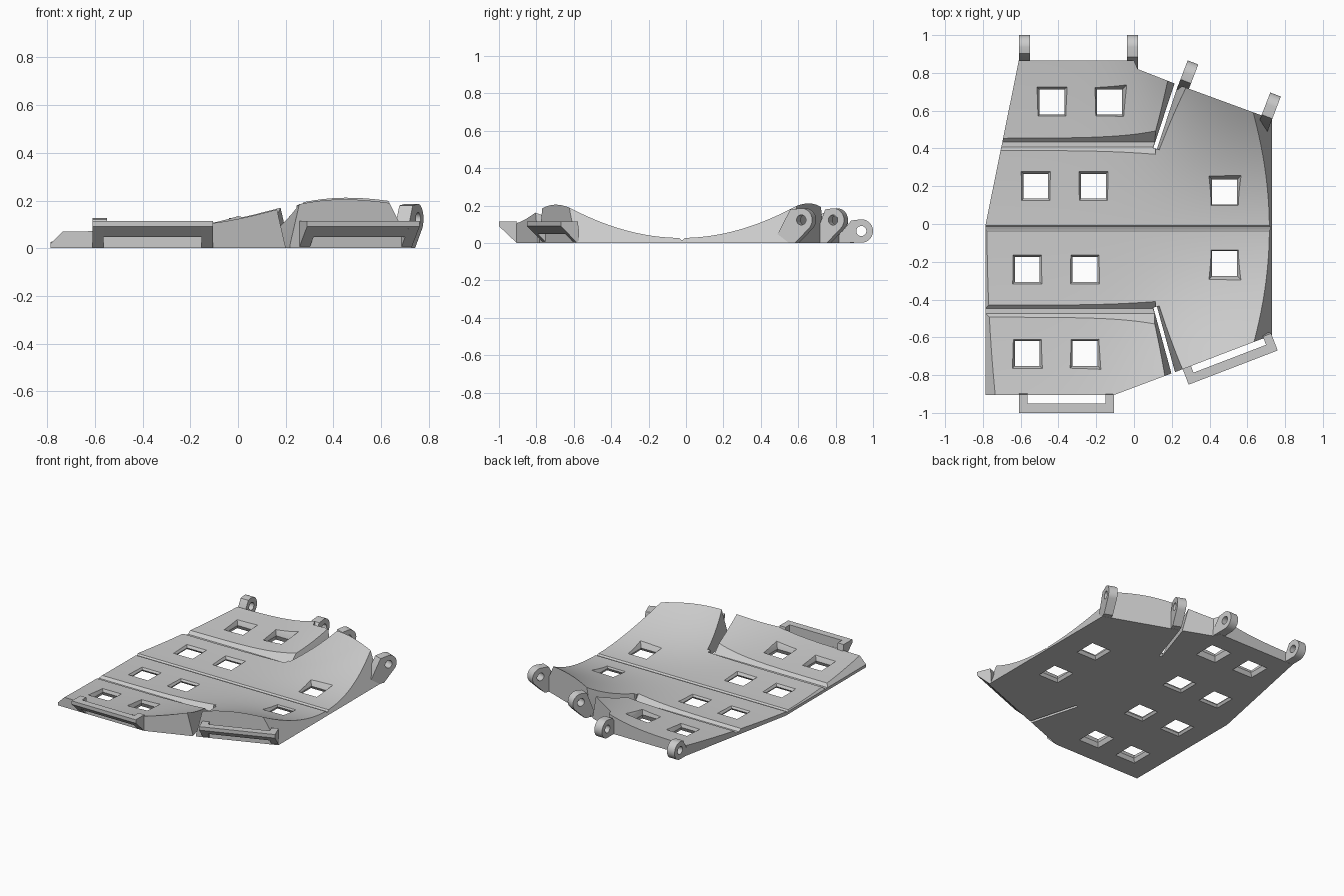
import bpy, bmesh, math
from mathutils import Matrix, Vector

if "Cube" in bpy.data.objects:
    bpy.data.objects.remove(bpy.data.objects["Cube"])

grey = bpy.data.materials.new("plain grey")
grey.use_nodes = True
grey.diffuse_color = (0.6, 0.6, 0.6, 1)
grey.node_tree.nodes["Principled BSDF"].inputs["Base Color"].default_value = (0.6, 0.6, 0.6, 1)


def finish(bm, name):
    bmesh.ops.recalc_face_normals(bm, faces=bm.faces)
    mesh = bpy.data.meshes.new(name)
    bm.to_mesh(mesh)
    bm.free()
    mesh.materials.append(grey)
    obj = bpy.data.objects.new(name, mesh)
    bpy.context.collection.objects.link(obj)
    return obj


def loft(rings, name):
    """Closed solid through a row of rings with equal point counts."""
    bm = bmesh.new()
    rows = [[bm.verts.new(p) for p in ring] for ring in rings]
    n = len(rows[0])
    for a, b in zip(rows, rows[1:]):
        for i in range(n):
            bm.faces.new((a[i], a[(i + 1) % n], b[(i + 1) % n], b[i]))
    bm.faces.new(rows[0])
    bm.faces.new(rows[-1])
    return finish(bm, name)


def extrude(points, depth, name):
    """Solid made by pushing a closed 3D outline along a depth vector."""
    return loft([points, [Vector(p) + Vector(depth) for p in points]], name)


def boolean(obj, tool, operation="DIFFERENCE"):
    mod = obj.modifiers.new("cut", "BOOLEAN")
    mod.operation, mod.object, mod.solver = operation, tool, "EXACT"
    bpy.context.view_layer.objects.active = obj
    bpy.ops.object.modifier_apply(modifier=mod.name)
    bpy.data.objects.remove(tool)


def smooth(obj, degrees):
    bpy.ops.object.select_all(action="DESELECT")
    obj.select_set(True)
    bpy.context.view_layer.objects.active = obj
    bpy.ops.object.shade_smooth_by_angle(angle=math.radians(degrees))


def height(x, y):
    """Dished top surface, steeper towards the left side."""
    curve = 0.055 + 0.43 / (1 + math.exp((0.235 - x) / 0.16))
    return 0.027 + curve * (y + 0.025) ** 2


def channel(start, end, section):
    """Cutter with a (side, z) section swept between two ground points."""
    a, b = Vector((*start, 0)), Vector((*end, 0))
    side = (b - a).normalized().cross(Vector((0, 0, 1)))
    return extrude([a + side * s + Vector((0, 0, z)) for s, z in section], b - a, "channel_cutter")


# Dished plate with flat underside
rings = []
for i in range(49):
    x = -0.9 + 1.8 * i / 48
    ys = [-0.95 + 1.9 * j / 64 for j in range(65)]
    rings.append([(x, y, height(x, y)) for y in ys] + [(x, 0.95, 0), (x, -0.95, 0)])
plate = loft(rings, "dished_plate")

# Outer outline
outline = [(-0.785, -0.905), (-0.105, -0.905), (0.215, -0.785), (0.73, -0.588), (0.73, 0.555),
           (0.22, 0.742), (0.02, 0.82), (0.0, 0.865), (-0.61, 0.865), (-0.785, 0)]
boolean(plate, extrude([(x, y, -0.1) for x, y in outline], (0, 0, 0.8), "outline_cutter"), "INTERSECT")

# Slanted side edges
boolean(plate, extrude([(0.78, -1.5, -0.1), (0.43, -1.5, 0.6), (1.5, -1.5, 0.6), (1.5, -1.5, -0.1)],
                       (0, 3, 0), "left_edge_cutter"))
boolean(plate, extrude([(-0.8, -1.5, 0.005), (-0.385, -1.5, 0.42), (-1.5, -1.5, 0.42), (-1.5, -1.5, 0.005)],
                       (0, 1.48, 0), "right_edge_cutter"))

# Fold grooves and the two open slits
fold = [(-0.013, 0.019), (0.013, 0.019), (0.213, 0.219), (-0.213, 0.219)]
seam = [(-0.005, 0.017), (0.005, 0.017), (0.045, 0.057), (-0.045, 0.057)]
slit = [(-0.01, -0.1), (0.01, -0.1), (0.01, 0.01), (0.105, 0.4), (-0.105, 0.4), (-0.01, 0.01)]
for start, end, section in [((-1, -0.022), (1, -0.022), seam),
                            ((-1, -0.46), (0.115, -0.46), fold),
                            ((-1, 0.42), (0.115, 0.42), fold),
                            ((0.112, -0.44), (0.233, -0.88), slit),
                            ((0.112, 0.40), (0.26, 0.85), slit)]:
    boolean(plate, channel(start, end, section))

# Square windows, narrowest halfway through
windows = [(-0.435, 0.645), (-0.13, 0.645), (-0.52, 0.2), (-0.215, 0.2), (0.48, 0.17),
           (-0.565, -0.24), (-0.26, -0.24), (0.48, -0.21), (-0.565, -0.685), (-0.26, -0.685)]
for x, y in windows:
    h = height(x, y)
    rings = []
    for r, z in [(0.084, -0.01), (0.066, h * 0.5), (0.076, h), (0.11, h + 0.06)]:
        rings.append([(x + sx * r, y + sy * r, z) for sx, sy in ((-1, -1), (1, -1), (1, 1), (-1, 1))])
    boolean(plate, loft(rings, "window_cutter"))
smooth(plate, 20)


# Front loop handles: legs and crossbar with a slanted underside
def handle(name, x, y, turn):
    place = Matrix.Translation((x, y, 0)) @ Matrix.Rotation(turn, 4, "Z")
    side = [(0, 0.115), (0, 0.09), (0.095, 0), (0.105, 0), (0.105, 0.06), (0.097, 0.115)]
    bar = [(0, 0.115), (0, 0.09), (0.045, 0.048), (0.05, 0.048), (0.05, 0.115)]
    for part, profile, x0, width in [("leg_a", side, -0.2525, 0.047), ("leg_b", side, 0.2055, 0.047),
                                     ("crossbar", bar, -0.2055, 0.411)]:
        obj = extrude([(x0, u, z) for u, z in profile], (width, 0, 0), name + "_" + part)
        obj.matrix_world = place


tilt = math.radians(21)
handle("front_handle", -0.3575, -1.0, 0)
handle("corner_handle", 0.525, -0.76, tilt)


# Rear hinge lugs: rounded ears with a pin hole
def lug(name, x, y, z, turn, tail):
    r, n = 0.0625, 24
    low = -math.pi / 2 if z < 0.1 else -math.pi / 4
    arc = [low + (math.pi / 2 - low) * i / n for i in range(n + 1)]
    points = [(-0.03, r * math.cos(a), z + r * math.sin(a)) for a in arc]
    points += [(-0.03, -tail * 0.45, z + r * 0.9), (-0.03, -tail, 0.04), (-0.03, -tail, 0.001)]
    if z > 0.1:
        points.append((-0.03, r * math.cos(low) - (z + r * math.sin(low)), 0.001))
    obj = extrude(points, (0.06, 0, 0), name)
    ring = [(-0.1, 0.027 * math.cos(t * math.tau / n), z + 0.027 * math.sin(t * math.tau / n)) for t in range(n)]
    boolean(obj, extrude(ring, (0.2, 0, 0), "pin_cutter"))
    obj.matrix_world = Matrix.Translation((x, y, 0)) @ Matrix.Rotation(turn, 4, "Z")
    smooth(obj, 30)


lug("rear_lug_right", -0.58, 0.9375, 0.064, 0, 0.08)
lug("rear_lug_middle", -0.008, 0.9375, 0.064, 0, 0.12)
lug("corner_lug_inner", 0.29, 0.797, 0.123, -tilt, 0.1)
lug("corner_lug_outer", 0.727, 0.627, 0.123, -tilt, 0.14)
